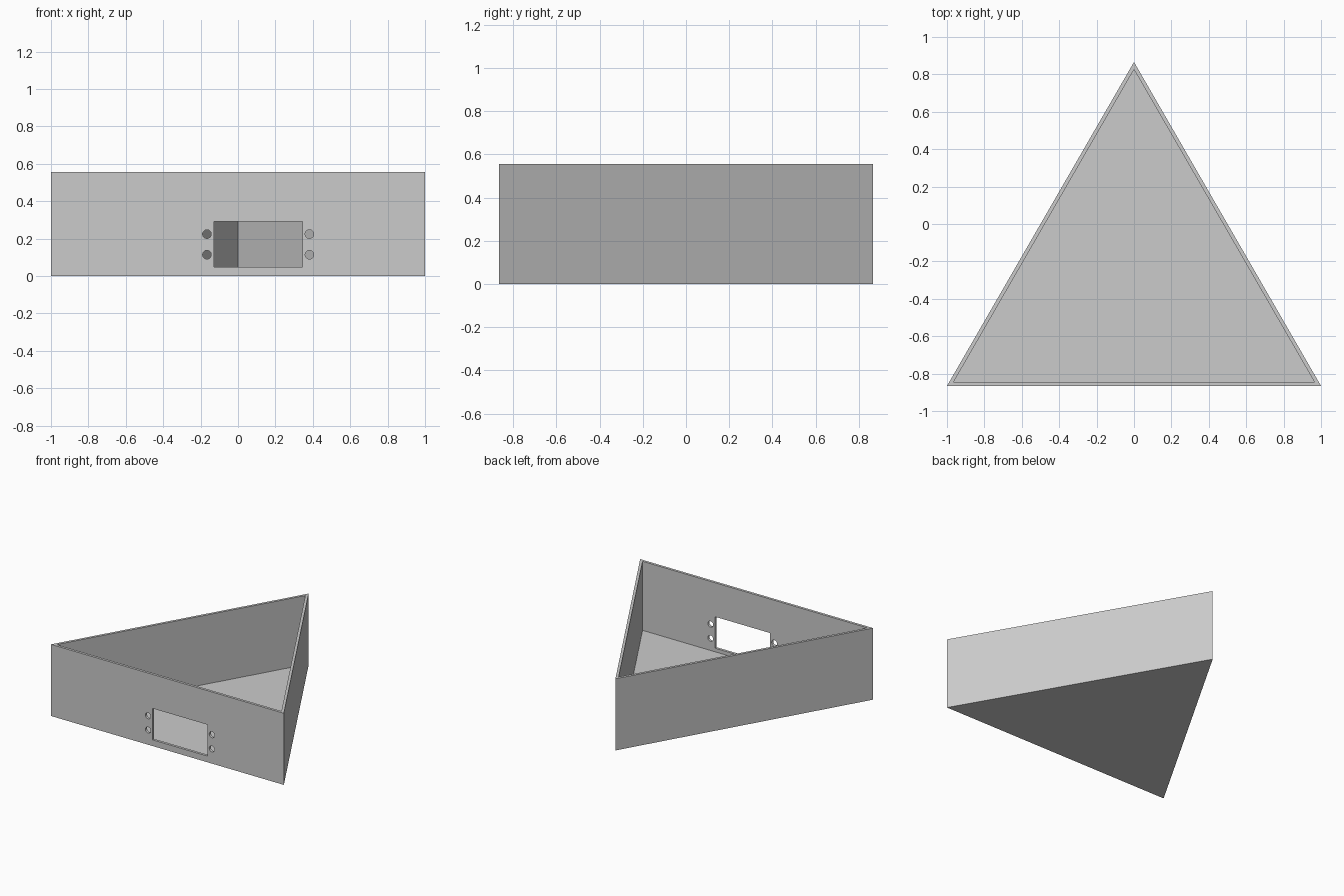
import bpy, bmesh, math
from mathutils import Matrix, Vector

HEIGHT = 0.556
WALL = 0.02
INRADIUS = 1 / math.sqrt(3)
CENTRE = Vector((0, INRADIUS - math.sqrt(3) / 2, 0))   # centroid of the triangle

cube = bpy.data.objects.get("Cube")
if cube:
    bpy.data.objects.remove(cube, do_unlink=True)

grey = bpy.data.materials.new("plain grey")
grey.use_nodes = True
colour = (0.6, 0.6, 0.6, 1)
grey.diffuse_color = colour
grey.node_tree.nodes["Principled BSDF"].inputs["Base Color"].default_value = colour


def make_object(name, bm):
    bmesh.ops.recalc_face_normals(bm, faces=bm.faces)
    mesh = bpy.data.meshes.new(name)
    bm.to_mesh(mesh)
    bm.free()
    mesh.materials.append(grey)
    obj = bpy.data.objects.new(name, mesh)
    bpy.context.collection.objects.link(obj)
    return obj


def triangle_prism(name, inradius, bottom, top):
    bm = bmesh.new()
    corners = []
    for k in range(3):
        angle = math.radians(90 + 120 * k)
        offset = Vector((math.cos(angle), math.sin(angle), 0)) * inradius * 2
        corners.append(bm.verts.new(CENTRE + offset + Vector((0, 0, bottom))))
    base = bm.faces.new(corners)
    side = bmesh.ops.extrude_face_region(bm, geom=[base])["geom"]
    verts = [v for v in side if isinstance(v, bmesh.types.BMVert)]
    bmesh.ops.translate(bm, verts=verts, vec=(0, 0, top - bottom))
    return make_object(name, bm)


def opening_cutter(name, turn, shift):
    """Rectangular window flanked by two pairs of screw holes."""
    bm = bmesh.new()
    low, high = 0.048, 0.292
    place = Matrix.Translation((shift, -INRADIUS, (low + high) / 2))
    size = Matrix.Diagonal((0.474, 0.1, high - low, 1))
    bmesh.ops.create_cube(bm, size=1, matrix=place @ size)
    for dx in (-0.274, 0.274):
        for z in (0.114, 0.224):
            hole = Matrix.Translation((shift + dx, -INRADIUS, z))
            bmesh.ops.create_cone(
                bm, cap_ends=True, segments=32, radius1=0.023, radius2=0.023,
                depth=0.1, matrix=hole @ Matrix.Rotation(math.pi / 2, 4, 'X'))
    spin = Matrix.Translation(CENTRE) @ Matrix.Rotation(math.radians(turn), 4, 'Z')
    bm.transform(spin)
    return make_object(name, bm)


# Open triangular tray with a thin floor
tray = triangle_prism("triangular_tray", INRADIUS, 0, HEIGHT)
cutters = [triangle_prism("cavity_cutter", INRADIUS - WALL, WALL, HEIGHT + 0.1)]

# One window with screw holes in every wall
for wall, turn, shift in (("front", 0, 0.108), ("left", 120, 0.108), ("right", 240, 0.118)):
    cutters.append(opening_cutter(wall + "_window_cutter", turn, shift))

for cutter in cutters:
    cutter.hide_render = True
    mod = tray.modifiers.new(cutter.name, 'BOOLEAN')
    mod.operation = 'DIFFERENCE'
    mod.solver = 'EXACT'
    mod.object = cutter

# Apply the cuts and drop the helpers
bpy.context.view_layer.update()
cut_mesh = bpy.data.meshes.new_from_object(
    tray.evaluated_get(bpy.context.evaluated_depsgraph_get()))
tray.modifiers.clear()
tray.data = cut_mesh
for cutter in cutters:
    bpy.data.objects.remove(cutter, do_unlink=True)

# Smooth the hole walls only
bpy.context.view_layer.objects.active = tray
tray.select_set(True)
bpy.ops.object.shade_smooth_by_angle(angle=math.radians(30))
